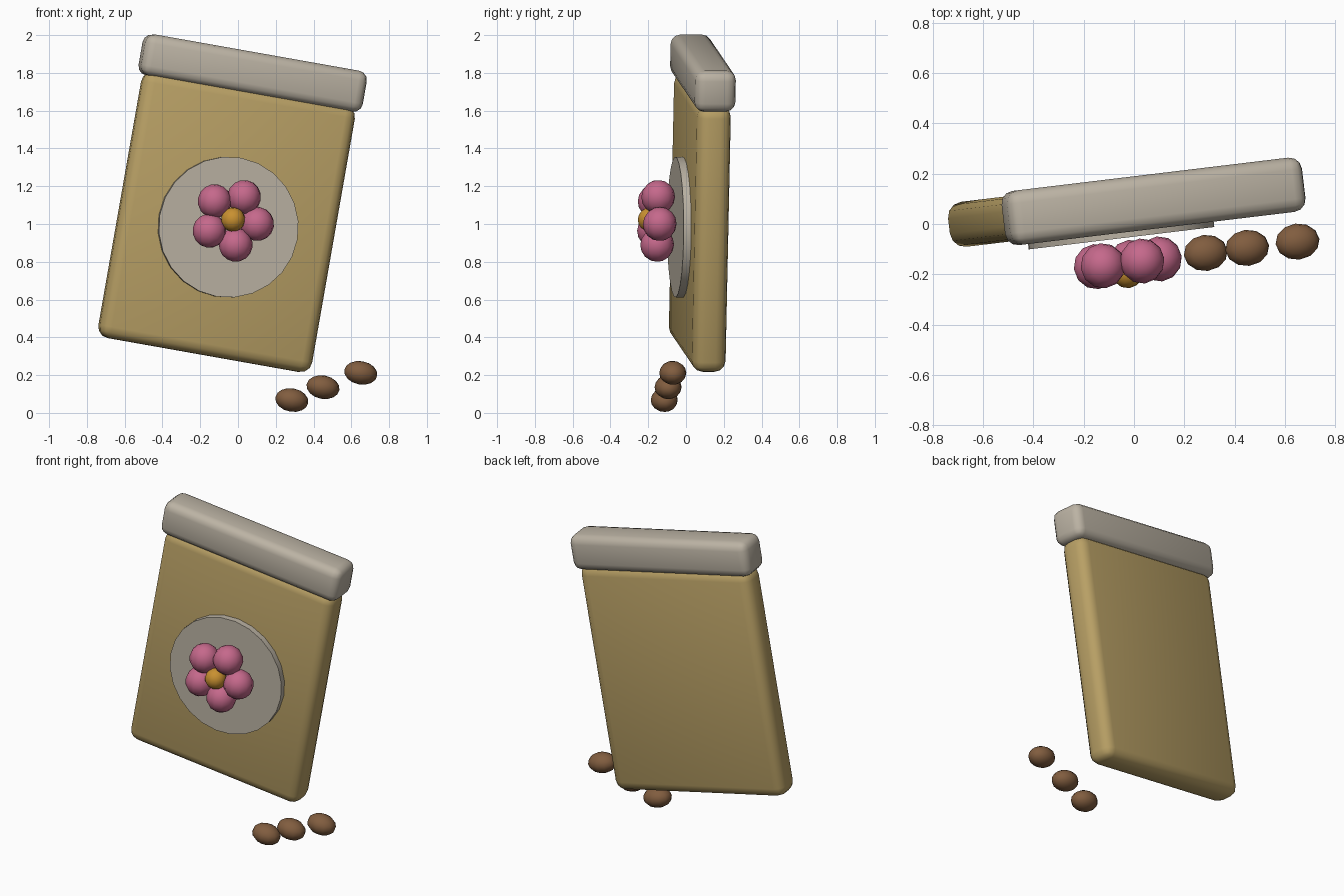
import bpy, math
from mathutils import Matrix, Vector

if "Cube" in bpy.data.objects:
    bpy.data.objects.remove(bpy.data.objects["Cube"])

# Shared lean of the packet: yaw about z, tilt about y
ROT = Matrix.Rotation(0.12, 4, 'Z') @ Matrix.Rotation(math.radians(10), 4, 'Y')
PACKET = Matrix.Translation((-0.062, 0.073, 1.001)) @ ROT


def material(name, rgb):
    m = bpy.data.materials.new(name)
    m.diffuse_color = (*rgb, 1)
    m.use_nodes = True
    m.node_tree.nodes["Principled BSDF"].inputs["Base Color"].default_value = m.diffuse_color
    return m


TAN = material("tan_paper", (0.48, 0.35, 0.13))
PALE = material("pale_paper", (0.50, 0.45, 0.37))
PINK = material("pink", (0.56, 0.14, 0.26))
GOLD = material("gold", (0.58, 0.28, 0.03))
BROWN = material("brown", (0.22, 0.11, 0.05))


def finish(name, mat, matrix, angle=30):
    o = bpy.context.object
    o.name = name
    o.data.materials.append(mat)
    bpy.ops.object.shade_smooth_by_angle(angle=math.radians(angle))
    o.matrix_world = matrix
    return o


def rounded_box(name, size, centre, radius, mat):
    bpy.ops.mesh.primitive_cube_add(size=1)
    o = bpy.context.object
    o.data.transform(Matrix.Diagonal((*size, 1)))
    b = o.modifiers.new("round", 'BEVEL')
    b.width, b.segments = radius, 3
    bpy.ops.object.modifier_apply(modifier=b.name)
    finish(name, mat, PACKET @ Matrix.Translation(centre), 40)


def ball(name, radii, matrix, mat):
    bpy.ops.mesh.primitive_uv_sphere_add(segments=12, ring_count=8, radius=1)
    bpy.context.object.data.transform(Matrix.Diagonal((*radii, 1)))
    finish(name, mat, matrix, 60)


# Packet body and folded top
rounded_box("packet_body", (1.15, 0.18, 1.43), (0, 0, 0.01), 0.06, TAN)
rounded_box("packet_top_fold", (1.20, 0.217, 0.22), (0, 0, 0.81), 0.05, PALE)

# Round label on the front
bpy.ops.mesh.primitive_cylinder_add(vertices=24, radius=0.373, depth=0.06)
finish("label_disc", PALE, PACKET @ Matrix.Translation((0, -0.10, -0.018))
       @ Matrix.Rotation(math.pi / 2, 4, 'X'))

# Flower: five petals around a centre
flower = Vector((0, -0.23, 0.023))
for i in range(5):
    a = math.radians(72 * (i + 1))
    p = flower + Vector((math.cos(a), 0, math.sin(a))) * 0.135
    ball(f"petal_{i + 1}", (0.09, 0.09, 0.09), PACKET @ Matrix.Translation(p), PINK)
ball("flower_centre", (0.064,) * 3,
     PACKET @ Matrix.Translation(flower + Vector((0, -0.037, 0))), GOLD)

# Spilled seeds
for i, p in enumerate([(0.285, -0.115, 0.068), (0.45, -0.095, 0.136), (0.65, -0.07, 0.212)]):
    ball(f"seed_{i + 1}", (0.089, 0.072, 0.062), Matrix.Translation(p) @ ROT, BROWN)
